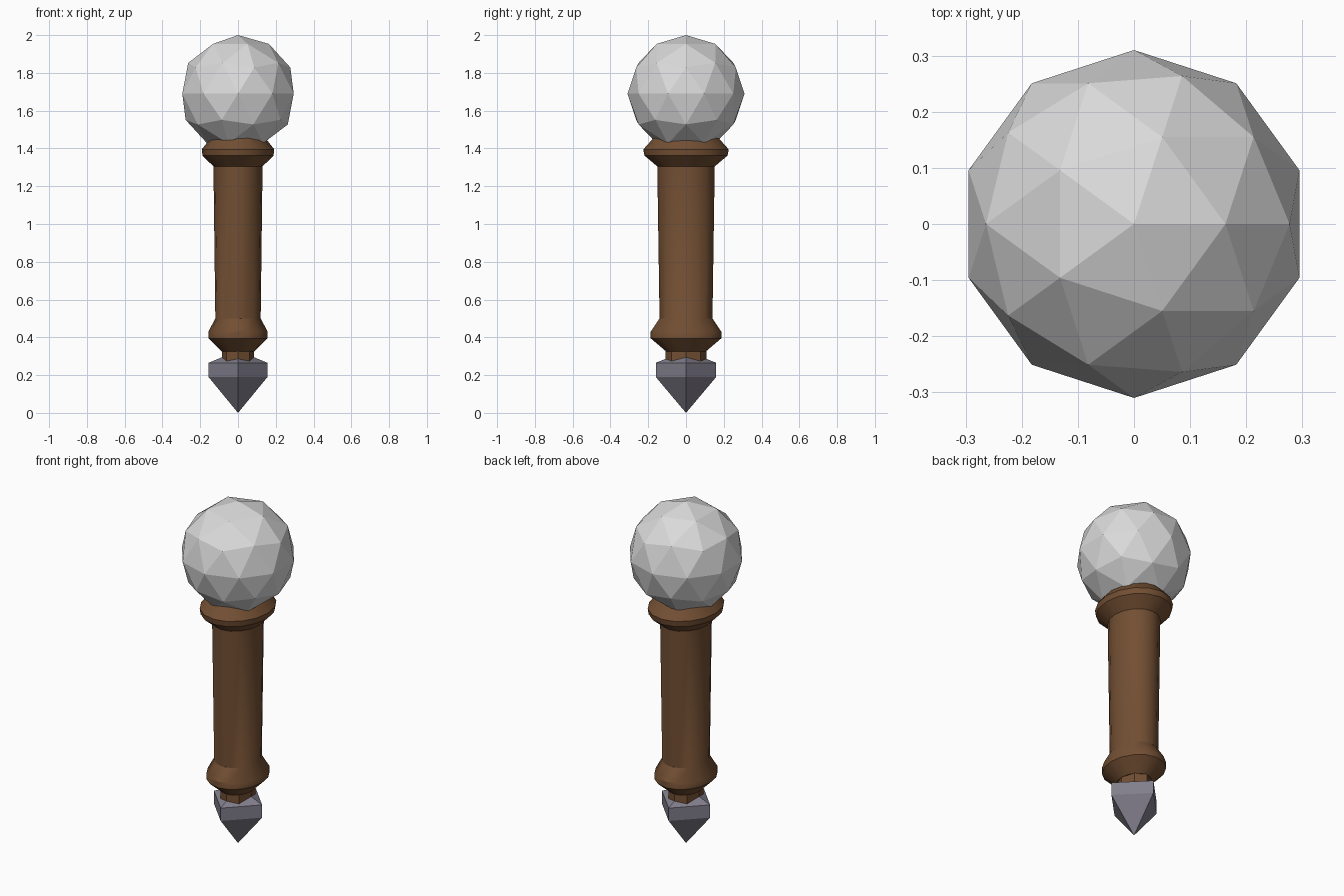
import bpy, bmesh, math

cube = bpy.data.objects.get("Cube")
if cube:
    bpy.data.objects.remove(cube, do_unlink=True)


def material(name, rgb):
    mat = bpy.data.materials.new(name)
    mat.use_nodes = True
    mat.diffuse_color = (*rgb, 1)
    mat.node_tree.nodes["Principled BSDF"].inputs["Base Color"].default_value = (*rgb, 1)
    return mat


def finish(name, bm, mat, smooth=False):
    bmesh.ops.recalc_face_normals(bm, faces=bm.faces)
    mesh = bpy.data.meshes.new(name)
    bm.to_mesh(mesh)
    bm.free()
    mesh.materials.append(mat)
    obj = bpy.data.objects.new(name, mesh)
    bpy.context.collection.objects.link(obj)
    if smooth:
        bpy.ops.object.select_all(action="DESELECT")
        obj.select_set(True)
        bpy.context.view_layer.objects.active = obj
        bpy.ops.object.shade_smooth_by_angle(angle=math.radians(32))
    return obj


def oval_lathe(name, profile, sides, mat, smooth=False):
    """Stack oval rings given as (x radius, y radius, height)."""
    bm = bmesh.new()
    rings = []
    for rx, ry, z in profile:
        angles = [math.tau * i / sides for i in range(sides)]
        rings.append([bm.verts.new((rx * math.cos(a), ry * math.sin(a), z)) for a in angles])
    for low, high in zip(rings, rings[1:]):
        for i in range(sides):
            j = (i + 1) % sides
            bm.faces.new((low[i], low[j], high[j], high[i]))
    bm.faces.new(rings[0])
    bm.faces.new(rings[-1])
    bmesh.ops.remove_doubles(bm, verts=bm.verts, dist=0.0005)
    bmesh.ops.dissolve_degenerate(bm, dist=0.0005, edges=bm.edges)
    return finish(name, bm, mat, smooth)


pale = material("pale grey", (0.7, 0.7, 0.7))
wood = material("brown wood", (0.17, 0.078, 0.033))
metal = material("grey metal", (0.22, 0.21, 0.26))

# Faceted ball on top
bm = bmesh.new()
bmesh.ops.create_icosphere(bm, subdivisions=2, radius=0.31)
bmesh.ops.translate(bm, verts=bm.verts, vec=(0, 0, 1.69))
finish("ball", bm, pale)

# Turned handle with a collar at each end
oval_lathe("handle", [
    (0.085, 0.105, 0.325), (0.157, 0.187, 0.395), (0.157, 0.187, 0.43),
    (0.12, 0.14, 0.5), (0.13, 0.152, 1.305), (0.188, 0.22, 1.362),
    (0.192, 0.226, 1.395), (0.145, 0.172, 1.455),
], 16, wood, smooth=True)

# Faceted neck between handle and spike
oval_lathe("neck", [(0.085, 0.108, 0.27), (0.085, 0.108, 0.335)], 8, wood)

# Four-sided spike, corners on the axes
oval_lathe("spike", [
    (0.0001, 0.0001, 0), (0.156, 0.16, 0.19),
    (0.156, 0.16, 0.265), (0.0001, 0.0001, 0.33),
], 4, metal)
